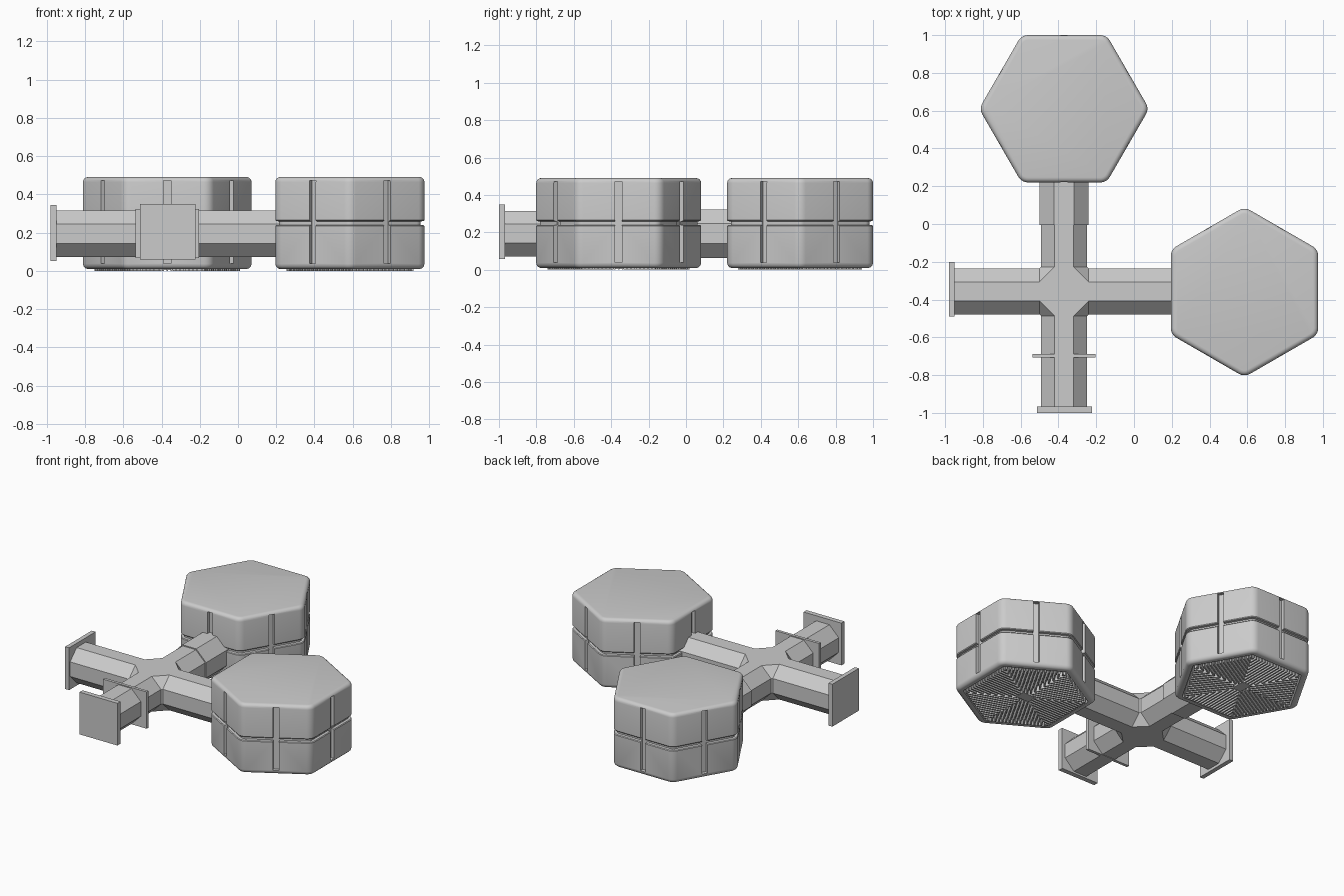
import bpy, bmesh
from math import pi, cos, sin, tan, radians, sqrt
from mathutils import Matrix, Vector

if "Cube" in bpy.data.objects:
    bpy.data.objects.remove(bpy.data.objects["Cube"])

HUB = Vector((-0.37, -0.357, 0.193))   # corridor crossing
W = 0.122                              # corridor half width
APO = 0.39                             # pod apothem


def finish(name, bm, loc=(0, 0, 0), rot=0.0):
    bmesh.ops.recalc_face_normals(bm, faces=bm.faces)
    me = bpy.data.meshes.new(name)
    bm.to_mesh(me)
    bm.free()
    ob = bpy.data.objects.new(name, me)
    bpy.context.collection.objects.link(ob)
    ob.location = loc
    ob.rotation_euler.z = rot
    return ob


def add_box(bm, center, size, rot=0.0):
    m = (Matrix.Rotation(rot, 4, 'Z') @ Matrix.Translation(center)
         @ Matrix.Diagonal((*size, 1)))
    bmesh.ops.create_cube(bm, size=1, matrix=m)


def box(name, lo, hi):
    bm = bmesh.new()
    lo, hi = Vector(lo), Vector(hi)
    add_box(bm, (lo + hi) / 2, hi - lo)
    return finish(name, bm)


def loft(bm, rings):
    vs = [[bm.verts.new(p) for p in r] for r in rings]
    n = len(vs[0])
    for a, b in zip(vs, vs[1:]):
        for i in range(n):
            bm.faces.new((a[i], a[(i + 1) % n], b[(i + 1) % n], b[i]))
    bm.faces.new(vs[0])
    bm.faces.new(vs[-1])


def octagon(d, half):
    """Octagonal cross-section across local x at distance d."""
    r = half / cos(pi / 8)
    return [Vector((d, r * cos(pi / 8 + k * pi / 4), r * sin(pi / 8 + k * pi / 4)))
            for k in range(8)]


def corridor(name, start, end, angle, half=W):
    bm = bmesh.new()
    loft(bm, [octagon(start, half), octagon(end, half)])
    return finish(name, bm, HUB, radians(angle))


def hexagon(inset, z, radius=0.06, steps=5):
    """Hexagon outline with rounded corners; flats face +x."""
    r = max(radius - inset, 0.008)
    c = (APO - inset - r) / cos(pi / 6)
    pts = []
    for k in range(6):
        a = pi / 6 + k * pi / 3
        for s in range(steps + 1):
            b = a - pi / 6 + pi / 3 * s / steps
            pts.append(Vector((c * cos(a) + r * cos(b), c * sin(a) + r * sin(b), z)))
    return pts


def pod(name, loc, rot):
    # shell profile: (inset, z) from the recessed underside to the roof
    e = 0.026
    prof = [(0.06, 0.04), (0.045, 0.01), (0.022, 0.01)]
    prof += [(e - e * sin(t), 0.01 + e - e * cos(t)) for t in (pi / 6, pi / 3, pi / 2)]
    prof += [(0, 0.233), (0.004, 0.238), (0.02, 0.24), (0.02, 0.258), (0.004, 0.26), (0, 0.265)]
    prof += [(e - e * cos(t), 0.49 - e + e * sin(t))
             for t in (0, pi / 8, pi / 4, 3 * pi / 8, pi / 2)]
    bm = bmesh.new()
    loft(bm, [hexagon(i, z) for i, z in prof])
    shell = finish(name + "_shell", bm, loc, rot)

    # vertical slot in the middle of each wall
    bm = bmesh.new()
    for k in range(6):
        add_box(bm, (APO, 0, 0.2555), (0.05, 0.038, 0.435), k * pi / 3)
    cutter = finish(name + "_slot_cutter", bm, loc, rot)
    cutter.hide_render = True
    bpy.context.view_layer.update()
    mod = shell.modifiers.new("slots", 'BOOLEAN')
    mod.operation = 'DIFFERENCE'
    mod.solver = 'EXACT'
    mod.object = cutter
    bpy.ops.object.select_all(action='DESELECT')
    shell.select_set(True)
    bpy.context.view_layer.objects.active = shell
    bpy.ops.object.modifier_apply(modifier=mod.name)
    bpy.data.objects.remove(cutter, do_unlink=True)
    bpy.ops.object.shade_smooth_by_angle(angle=radians(30))

    # underside fins in six sectors around a small hub plate
    bm = bmesh.new()
    for k in range(6):
        for j in range(-8, 9):
            t = j * 0.0225
            a, b = max(abs(t) * sqrt(3), 0.05), APO - 0.058
            if b - a > 0.01:
                add_box(bm, ((a + b) / 2, t, 0.022), (b - a, 0.009, 0.044), k * pi / 3)
    add_box(bm, (0, 0, 0.024), (0.1, 0.07, 0.04))
    finish(name + "_underside_fins", bm, loc, rot)


pod("north_pod", (-0.37, 0.61, 0), pi / 2)
pod("east_pod", (0.585, -0.36, 0), 0)

# crossing: convex hull of the four corridor mouths
bm = bmesh.new()
for k in range(4):
    for p in octagon(0.13, W):
        bm.verts.new(Matrix.Rotation(k * pi / 2, 3, 'Z') @ p)
bmesh.ops.convex_hull(bm, input=bm.verts)
finish("corridor_crossing", bm, HUB)

# corridors
corridor("east_corridor", 0.1, 0.60, 0)
corridor("north_corridor", 0.1, 0.60, 90)
corridor("north_collar", 0.352, 0.60, 90, 0.129)
corridor("west_corridor", 0.1, 0.59, 180)
corridor("south_corridor", 0.1, 0.62, 270)

# end plates and the mid-corridor bulkhead
box("west_end_plate", (-0.98, -0.49, 0.052), (-0.95, -0.2, 0.345))
box("south_end_plate", (-0.513, -1.0, 0.058), (-0.223, -0.967, 0.35))
box("south_bulkhead", (-0.537, -0.708, 0.068), (-0.203, -0.688, 0.322))
